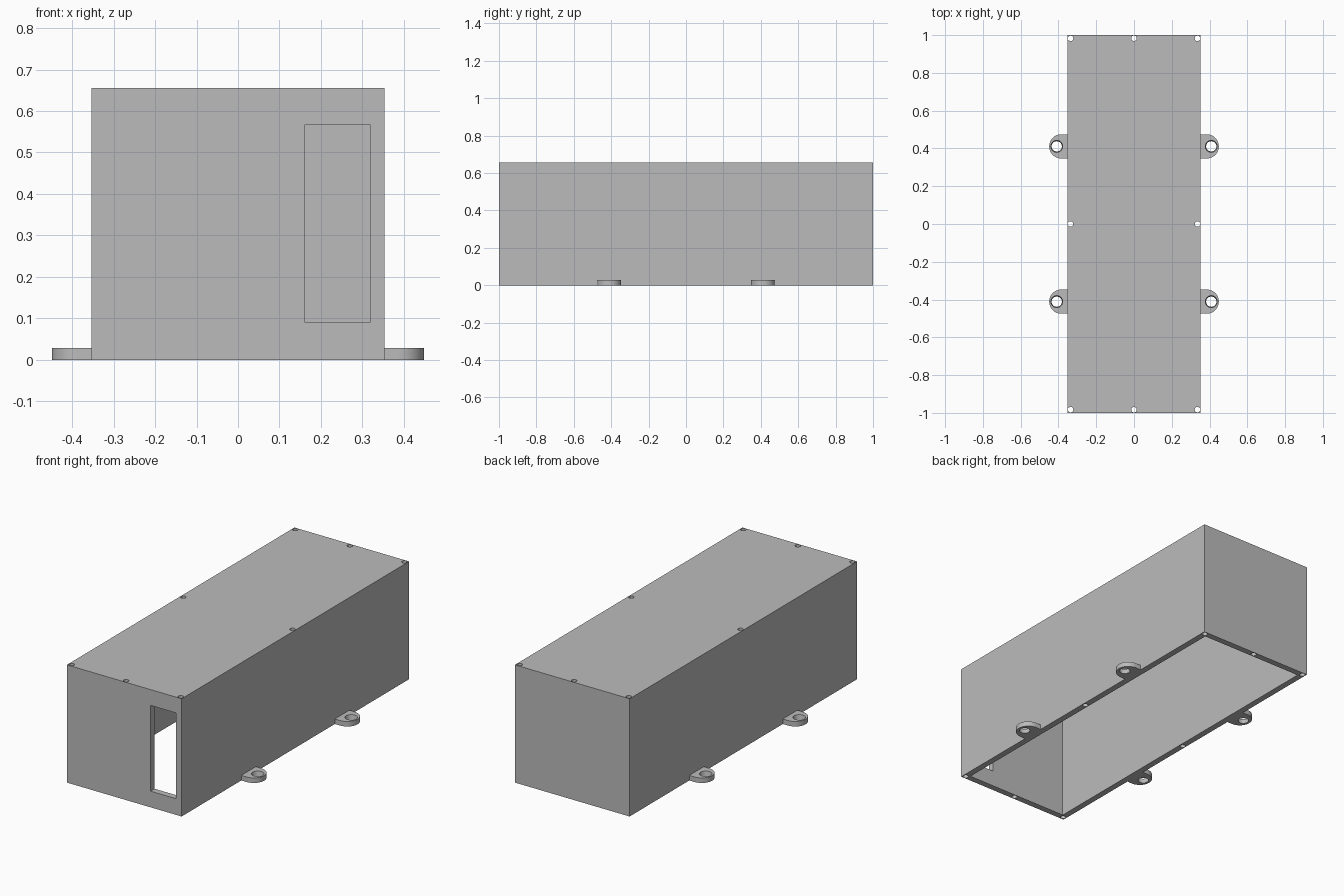
import bpy, bmesh, math
from mathutils import Matrix, Vector

cube = bpy.data.objects.get("Cube")
if cube:
    bpy.data.objects.remove(cube, do_unlink=True)

HALF_X, HALF_Y, HEIGHT, WALL = 0.353, 1.0, 0.655, 0.035

grey = bpy.data.materials.new("plain grey")
grey.use_nodes = True
grey.diffuse_color = (0.5, 0.5, 0.5, 1)
grey.node_tree.nodes["Principled BSDF"].inputs["Base Color"].default_value = (0.5, 0.5, 0.5, 1)


def add_object(name, bm):
    bmesh.ops.recalc_face_normals(bm, faces=bm.faces)
    mesh = bpy.data.meshes.new(name)
    bm.to_mesh(mesh)
    bm.free()
    mesh.materials.append(grey)
    obj = bpy.data.objects.new(name, mesh)
    bpy.context.collection.objects.link(obj)
    return obj


def box(name, low, high):
    low, high = Vector(low), Vector(high)
    bm = bmesh.new()
    place = Matrix.Translation((low + high) / 2) @ Matrix.Diagonal((*(high - low), 1))
    bmesh.ops.create_cube(bm, size=1, matrix=place)
    return add_object(name, bm)


def add_cone(bm, x, y, z_low, z_high, r_low, r_high):
    bmesh.ops.create_cone(bm, cap_ends=True, segments=32, radius1=r_low, radius2=r_high,
                          depth=z_high - z_low,
                          matrix=Matrix.Translation((x, y, (z_low + z_high) / 2)))


def cut(obj, cutter):
    cutter.hide_render = True
    mod = obj.modifiers.new("cut", 'BOOLEAN')
    mod.operation, mod.solver, mod.object = 'DIFFERENCE', 'EXACT', cutter
    bpy.ops.object.select_all(action='DESELECT')
    bpy.context.view_layer.objects.active = obj
    obj.select_set(True)
    bpy.ops.object.modifier_apply(modifier=mod.name)
    bpy.data.objects.remove(cutter, do_unlink=True)


def smooth(obj):
    bpy.ops.object.select_all(action='DESELECT')
    bpy.context.view_layer.objects.active = obj
    obj.select_set(True)
    bpy.ops.object.shade_smooth_by_angle(angle=math.radians(30))


# Enclosure: closed top, open underside
body = box("enclosure", (-HALF_X, -HALF_Y, 0), (HALF_X, HALF_Y, HEIGHT))
cut(body, box("cavity", (WALL - HALF_X, WALL - HALF_Y, -0.1),
              (HALF_X - WALL, HALF_Y - WALL, HEIGHT - WALL)))

# Tall opening in the front wall
cut(body, box("opening", (0.162, -1.1, 0.09), (HALF_X - WALL, -0.9, 0.567)))

# Screw holes running down through the walls
bm = bmesh.new()
for x in (-0.336, 0, 0.336):
    for y in (-0.983, 0, 0.983):
        if x or y:
            add_cone(bm, x, y, -0.1, HEIGHT + 0.1, 0.0145, 0.0145)
cut(body, add_object("screw_holes", bm))
smooth(body)

# Mounting ears with rounded ends and tapered holes
EAR_R, EAR_X, EAR_H = 0.064, 0.385, 0.028
for side, side_name in ((1, "left"), (-1, "right")):
    for y, end_name in ((-0.411, "front"), (0.411, "back")):
        outline = [(HALF_X - 0.008, y - EAR_R)]
        for i in range(25):
            a = math.pi * (i / 24 - 0.5)
            outline.append((EAR_X + EAR_R * math.cos(a), y + EAR_R * math.sin(a)))
        outline.append((HALF_X - 0.008, y + EAR_R))
        bm = bmesh.new()
        face = bm.faces.new([bm.verts.new((side * px, py, 0)) for px, py in outline])
        top = bmesh.ops.extrude_face_region(bm, geom=[face])["geom"]
        bmesh.ops.translate(bm, vec=(0, 0, EAR_H),
                            verts=[v for v in top if isinstance(v, bmesh.types.BMVert)])
        ear = add_object(f"{end_name}_{side_name}_ear", bm)
        hole = bmesh.new()
        add_cone(hole, side * 0.409, y, -0.001, EAR_H + 0.001, 0.027, 0.032)
        cut(ear, add_object("ear_hole", hole))
        smooth(ear)
